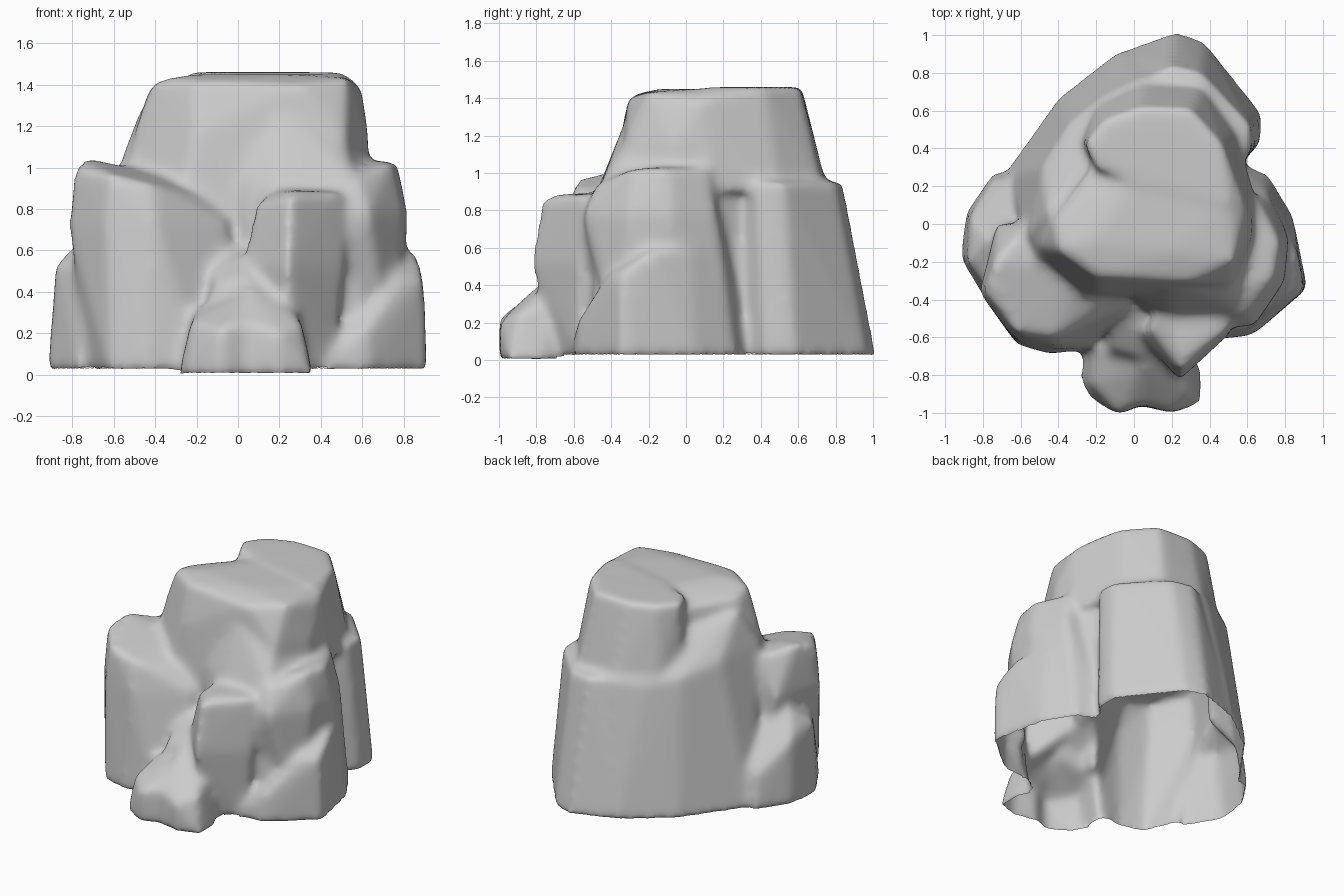
import bpy
import bmesh

cube = bpy.data.objects.get("Cube")
if cube:
    bpy.data.objects.remove(cube, do_unlink=True)

grey = bpy.data.materials.new("stone_grey")
grey.use_nodes = True
stone_colour = (0.6, 0.6, 0.6, 1)
grey.diffuse_color = stone_colour
grey.node_tree.nodes["Principled BSDF"].inputs["Base Color"].default_value = stone_colour

cluster = bmesh.new()


def boulder(**rings):
    """Add one convex boulder; each ring is a height followed by outline corners."""
    part = bmesh.new()
    for height, *corners in rings.values():
        for corner in corners:
            # a corner may carry its own height as a third value
            x, y, z = (*corner, height)[:3]
            part.verts.new((x, y, z))
    hull = bmesh.ops.convex_hull(part, input=part.verts)
    loose = set(hull["geom_interior"]) | set(hull["geom_unused"])
    bmesh.ops.delete(part, geom=[v for v in loose if isinstance(v, bmesh.types.BMVert)], context="VERTS")
    bmesh.ops.recalc_face_normals(part, faces=part.faces)
    copy = bpy.data.meshes.new("boulder_part")
    part.to_mesh(copy)
    cluster.from_mesh(copy)
    bpy.data.meshes.remove(copy)
    part.free()


# Tall central tower, its top falling away to the right
boulder(
    base=(.02, (-.5, -.45), (.5, -.45), (.62, .2), (.4, .6), (0, .6), (-.45, .2)),
    middle=(1.15, (.63, -.06), (.62, .12), (.52, -.33), (-.2, -.36), (-.51, -.12)),
    top=(1.45, (-.43, .02, 1.38), (-.4, -.14, 1.42), (-.2, -.28, 1.42), (.3, -.31, 1.4), (.53, -.2, 1.43),
         (-.24, -.1), (.2, -.15), (.5, .1), (.6, .08, 1.38), (.45, .4), (.05, .3), (-.22, .3, 1.36)),
)
# Steep rear lump of the tower
boulder(
    base=(.9, (-.29, .45), (-.2, .28), (.2, .2), (.66, .1), (.54, .5), (.36, .74), (.05, .76), (-.2, .64)),
    top=(1.46, (-.26, .42), (-.2, .29), (0, .22), (.5, .1), (.59, .1, 1.4), (.47, .42), (.3, .61),
         (.03, .62), (-.16, .55)),
)
# Broad sloping shoulder behind the tower, climbing to the right
boulder(
    base=(.02, (-.7, .25), (-.4, .67), (-.08, .92), (.2, .9), (.4, 0), (-.5, -.4)),
    top=(.95, (.05, .78), (.3, .77), (-.16, .68, .94), (-.34, .54, .98), (-.49, .3, 1.05), (-.46, .06, 1.32),
         (-.56, -.05, 1.06), (-.25, .33, 1.22), (-.5, -.2, 1.03)),
)
# Ridge running down the front of the tower
boulder(
    base=(.3, (.05, -.5), (.6, -.5), (.6, 0), (.05, 0)),
    top=(.92, (.02, -.4), (.2, -.47), (.57, -.46), (.62, -.1, 1.06), (.06, -.34, 1.12), (.2, -.31, 1.32),
         (.5, -.32, 1.15)),
)
# Rear boulder
boulder(
    base=(.02, (-.08, .91), (.22, 1.02), (.37, .97), (.68, .58), (.67, .43), (.5, .25), (0, .4)),
    top=(.95, (.05, .76), (.2, .84), (.36, .8), (.62, .52), (.62, .38), (.45, .26, .98), (.1, .4)),
)
# Left boulder
boulder(
    base=(.02, (.5, .36), (.71, .26), (.78, -.1), (.75, -.35), (.3, -.45)),
    middle=(.78, (.82, -.08), (.8, -.3), (.63, -.55), (.4, -.54), (.71, .16)),
    top=(1.03, (.5, .14), (.66, .12), (.77, -.1), (.74, -.28), (.58, -.48, .94), (.32, -.42, .94)),
)
# Low wedge against the left boulder
boulder(
    base=(.02, (.7, .28), (.84, .05), (.92, -.34), (.63, -.59), (.42, -.62), (.35, -.3)),
    top=(.59, (.72, .15), (.8, .02), (.87, -.18), (.9, -.35, .46), (.78, -.42, .46),
         (.62, -.58, .22), (.42, -.6, .1), (.6, -.25)),
)
# Front boulder
boulder(
    base=(.02, (.12, -.62), (.24, -.72), (.46, -.57), (.4, -.3), (.05, -.4)),
    middle=(.52, (.24, -.83), (.52, -.57), (.02, -.58), (.3, -.3)),
    top=(.89, (.08, -.56, .82), (.25, -.78, .86), (.51, -.55, .88), (.38, -.36), (.16, -.44), (.26, -.68)),
)
# Right boulder, leaning back into the tower
boulder(
    base=(.02, (-.18, -.66), (-.45, -.69), (-.62, -.64), (-.72, -.4), (-.5, 0), (0, -.3)),
    middle=(.72, (-.82, -.36), (-.64, -.6), (-.4, -.65), (-.04, -.44), (-.73, 0)),
    top=(1, (-.79, -.36), (-.74, -.2, 1.05), (-.62, -.58, .97), (-.42, -.6, .92), (-.1, -.35, .84),
         (-.3, -.25, .95), (-.57, 0, .98)),
)
# Low wedge on the right flank, falling towards the back
boulder(
    base=(.02, (-.92, -.18), (-.89, .06), (-.74, .28), (-.5, .25), (-.5, -.3), (-.77, -.43)),
    top=(.53, (-.88, -.2), (-.87, .04, .47), (-.73, .25, .26), (-.5, .1, .5), (-.74, -.38), (-.77, -.08, .65)),
)
# Two small front lobes and the hump that joins them
boulder(
    base=(0, (-.29, -.82), (-.24, -.92), (-.08, -1.01), (.06, -.95), (0, -.6), (-.26, -.6)),
    top=(.25, (-.23, -.85), (-.08, -1.01, .22), (.05, -.95), (.04, -.76, .4), (-.2, -.64, .33)),
)
boulder(
    base=(0, (.02, -.96), (.2, -1), (.36, -.95), (.36, -.77), (.2, -.5), (0, -.6)),
    top=(.25, (.03, -.95), (.2, -1, .2), (.31, -.9), (.27, -.68, .34), (.04, -.76, .43), (.04, -.6, .54)),
)
boulder(
    base=(.02, (-.2, -.82), (.1, -.85), (.2, -.4), (-.2, -.35)),
    top=(.48, (-.12, -.66, .44), (.04, -.7), (.08, -.5, .56), (-.1, -.5, .54), (.08, -.36, .66), (-.1, -.36, .66)),
)

# Fuse the boulders into one weathered skin
mesh = bpy.data.meshes.new("rock_cluster")
cluster.to_mesh(mesh)
cluster.free()
rock = bpy.data.objects.new("rock_cluster", mesh)
bpy.context.collection.objects.link(rock)
fuse = rock.modifiers.new("fuse", "REMESH")
fuse.mode = "VOXEL"
fuse.voxel_size = 0.022
weather = rock.modifiers.new("weather", "SMOOTH")
weather.factor = 0.5
weather.iterations = 20
bpy.context.view_layer.update()
skin = bpy.data.meshes.new_from_object(rock.evaluated_get(bpy.context.evaluated_depsgraph_get()))
rock.modifiers.clear()
rock.data = skin

# Open the underside so the cluster is a hollow shell
shell = bmesh.new()
shell.from_mesh(skin)
under = [f for f in shell.faces if f.normal.z < -0.7 and f.calc_center_median().z < 0.08]
bmesh.ops.delete(shell, geom=under, context="FACES")
shell.to_mesh(skin)
shell.free()
skin.materials.clear()
skin.materials.append(grey)
for polygon in skin.polygons:
    polygon.use_smooth = True
    polygon.material_index = 0
